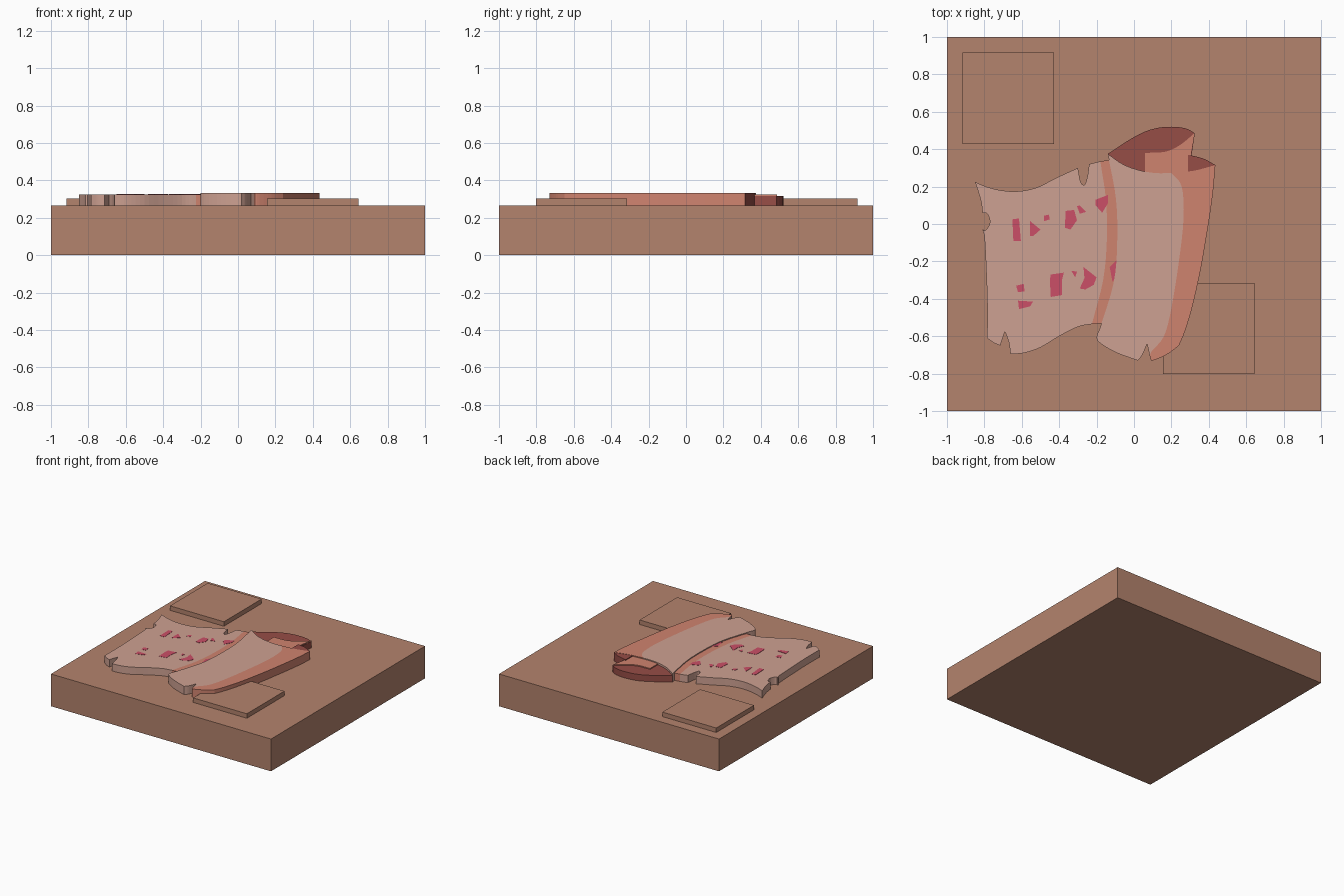
import bpy, bmesh
from mathutils import Vector

if "Cube" in bpy.data.objects:
    bpy.data.objects.remove(bpy.data.objects["Cube"])


def material(name, rgb):
    m = bpy.data.materials.new(name)
    lin = [((c / 255 + 0.055) / 1.055) ** 2.4 for c in rgb]
    m.diffuse_color = (*lin, 1)
    m.use_nodes = True
    m.node_tree.nodes["Principled BSDF"].inputs["Base Color"].default_value = m.diffuse_color
    return m


BROWN = material("brown board", (180, 131, 109))
LIGHT = material("pale paper", (206, 161, 146))
ORANGE = material("shaded paper", (207, 131, 111))
DARK = material("dark red inside", (150, 77, 70))
PINK = material("pink ink", (203, 79, 103))


def curve(pts, steps=4):
    """Smooth stroke through points given in hundredths of a unit."""
    p = [Vector(q) / 100 for q in pts]
    if len(p) < 3:
        return p
    e = [2 * p[0] - p[1]] + p + [2 * p[-1] - p[-2]]
    out = []
    for i in range(len(p) - 1):
        a, b, c, d = e[i:i + 4]
        for k in range(steps):
            t = k / steps
            out.append(0.5 * (2 * b + (c - a) * t + (2 * a - 5 * b + 4 * c - d) * t * t
                              + (3 * b - a - 3 * c + d) * t ** 3))
    return out + [p[-1]]


def prism(name, outlines, z0, z1, mat):
    """Extrude one or more outlines from z0 to z1; each outline is a chain of strokes."""
    bm = bmesh.new()
    for strokes in outlines:
        pts = []
        for s in strokes:
            for p in curve(s):
                if not pts or (p - pts[-1]).length > 1e-4:
                    pts.append(p)
        if (pts[0] - pts[-1]).length < 1e-4:
            pts.pop()
        f = bm.faces.new([bm.verts.new((p.x, p.y, z0)) for p in pts])
        r = bmesh.ops.extrude_face_region(bm, geom=[f], use_keep_orig=True)
        for v in r["geom"]:
            if isinstance(v, bmesh.types.BMVert):
                v.co.z = z1
    bmesh.ops.recalc_face_normals(bm, faces=bm.faces)
    bmesh.ops.triangulate(bm, faces=[f for f in bm.faces if len(f.verts) > 4])
    me = bpy.data.meshes.new(name)
    bm.to_mesh(me)
    bm.free()
    me.materials.append(mat)
    ob = bpy.data.objects.new(name, me)
    bpy.context.collection.objects.link(ob)


def box(name, x0, x1, y0, y1, z0, z1, mat):
    c = [(x0, y0), (x1, y0), (x1, y1), (x0, y1)]
    prism(name, [[[(a * 100, b * 100)] for a, b in c]], z0, z1, mat)


# Board and its two raised square plates
TOP = 0.265
box("board", -1, 1, -1, 1, 0, TOP, BROWN)
box("back_left_plate", -0.917, -0.427, 0.427, 0.917, TOP - 0.01, 0.302, BROWN)
box("front_right_plate", 0.155, 0.643, -0.803, -0.315, TOP - 0.01, 0.302, BROWN)

# Unrolled sheet, with torn notches along its edges
Z = TOP - 0.002
band_left = [(-18, 33.5), (-15, 13), (-14.5, -8), (-16.5, -30), (-22.5, -53.5)]
prism("sheet", [[
    [(-85, 22.5), (-79, 20), (-71, 18), (-62, 17.5), (-52, 19.5), (-42, 24.5), (-30, 30)],
    [(-30, 30), (-28.5, 22.5), (-26.5, 21), (-25, 25), (-24, 32)],
    [(-24, 32), (-18, 33.5)],
    band_left,
    [(-22.5, -53.5), (-30, -55), (-40, -60), (-50, -66), (-59, -69), (-66, -69.5)],
    [(-66, -69.5), (-67, -63), (-69, -57.5)],
    [(-69, -57.5), (-71.5, -65)],
    [(-71.5, -65), (-75, -63.5), (-78.5, -61)],
    [(-78.5, -61), (-78.5, -40), (-80, -6), (-81.5, -3.5)],
    [(-81.5, -3.5), (-79, -3), (-77, 1), (-78.5, 5.5), (-81, 6)],
    [(-81, 6), (-82, 13), (-85, 22.5)]]], Z, 0.325, LIGHT)
prism("sheet_shaded_band", [[band_left[::-1], [(-18, 33.5), (-12, 34.5)],
                             [(-5, 10), (-5, -20), (-14, -53)]]], Z, 0.325, ORANGE)

# Rolled part of the sheet: pale face and shaded turning side
fold = [(20, 27.3), (25.5, 20), (26.5, 3), (24, -20), (20, -45), (16, -60), (9.5, -68), (8.5, -71)]
prism("roll_face", [[
    [(-14, 37.5), (-6, 32), (3, 28.7), (12, 27.2), (20, 27.3)],
    fold,
    [(8.5, -71), (7, -64)],
    [(7, -64), (4.5, -70), (2, -73)],
    [(2, -73), (-9, -69), (-17, -64.5), (-20, -61), (-18, -55)],
    [(-18, -55), (-11, -32), (-9, -11), (-9.6, 13), (-14, 37.5)]]], Z, 0.333, LIGHT)
prism("roll_side", [[
    [(20, 27.3), (32, 28.5), (43.5, 31.5)],
    [(43.5, 31.5), (42, 15), (39, -5), (35.5, -25), (31, -45), (27, -58), (24, -65)],
    [(24, -65), (18, -69.5), (10, -73), (8.5, -71)],
    fold[::-1]]], Z, 0.333, ORANGE)

# Dark hollow end of the roll, with the inner turn of paper
prism("roll_inside_back", [[
    [(-14, 37.5), (0, 46.5), (10, 50.8), (20, 52), (28, 51), (32.5, 48.5)],
    [(32.5, 48.5), (29, 25)], [(10, 24)], [(-10, 32)]]], Z, 0.317, DARK)
prism("roll_inside_right", [[
    [(29, 37), (37, 35), (43.5, 31.5)],
    [(43, 30.5), (29, 26)]]], Z, 0.331, DARK)
prism("roll_inner_turn", [[
    [(6, 38), (17, 38.7), (25, 42.5), (32.5, 48.7)],
    [(32.5, 48.7), (30.5, 38), (29, 26)], [(6, 26)]]], Z, 0.325, ORANGE)

# Ink marks on the sheet
marks = [
    [(-65, 2.5), (-61.5, 3), (-60.5, -9), (-64.5, -9)],
    [(-55.5, 1.5), (-50, -3), (-54, -6.5), (-55.5, -6.5)],
    [(-48, 4.5), (-45.5, 5), (-45, 2.5), (-48, 1.5)],
    [(-36.5, 7), (-32, 7.5), (-30.5, 2), (-34, -3), (-37, -2)],
    [(-29, 10), (-25.5, 6.5), (-29, 5.5), (-30.5, 9.5)],
    [(-20.5, 13), (-14, 15.5), (-14, 11), (-17, 6), (-20.5, 10)],
    [(-63, -33), (-59, -32), (-58.5, -36), (-62, -36.5)],
    [(-62, -41), (-54, -41.5), (-55.5, -44), (-61.5, -45.5)],
    [(-44.5, -27), (-37.5, -26), (-38.5, -30), (-38.5, -38), (-44.5, -39), (-45, -30)],
    [(-33.5, -25), (-30.5, -25.5), (-31.5, -28.5)],
    [(-27, -23), (-20, -28.5), (-21.5, -32.5), (-26, -35), (-29, -34.5), (-26.5, -29)],
    [(-13, -23), (-9, -19), (-9, -27), (-11.5, -31)]]
prism("ink_marks", [[[p] for p in m] for m in marks], 0.323, 0.327, PINK)
